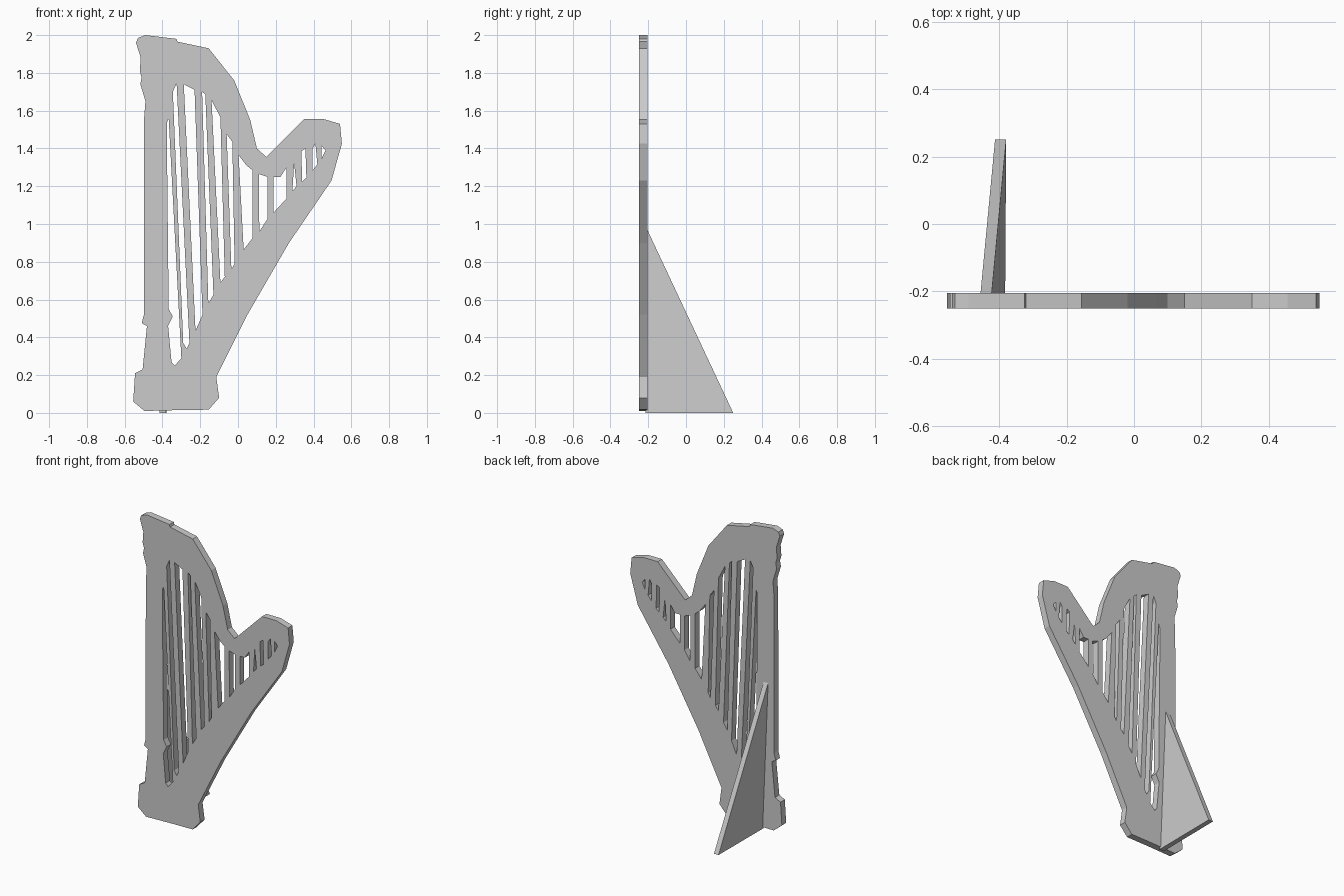
import bpy, bmesh, math

FRONT, BACK = -0.25, -0.205   # thickness range of the harp panel


def clean(obj):
    bm = bmesh.new()
    bm.from_mesh(obj.data)
    bmesh.ops.remove_doubles(bm, verts=bm.verts, dist=1e-5)
    bmesh.ops.recalc_face_normals(bm, faces=bm.faces)
    for f in bm.faces:
        f.smooth = False
    bm.to_mesh(obj.data)
    bm.free()


def panel(name, loops):
    """Filled flat profile in x/z (first loop outside, the rest holes), given thickness."""
    curve = bpy.data.curves.new(name, 'CURVE')
    curve.dimensions = '2D'
    curve.fill_mode = 'BOTH'
    curve.extrude = (BACK - FRONT) / 2
    for loop in loops:
        s = curve.splines.new('POLY')
        s.points.add(len(loop) - 1)
        for p, (x, z) in zip(s.points, loop):
            p.co = (x, z, 0, 1)
        s.use_cyclic_u = True
    obj = bpy.data.objects.new(name, curve)
    bpy.context.collection.objects.link(obj)
    obj.rotation_euler.x = math.pi / 2
    obj.location.y = (FRONT + BACK) / 2
    bpy.context.view_layer.objects.active = obj
    obj.select_set(True)
    bpy.ops.object.convert(target='MESH')
    obj = bpy.context.view_layer.objects.active
    clean(obj)
    obj.select_set(False)
    return obj


# Harp silhouette, clockwise from the top of the column
outline = [
    (-.49, 2.0), (-.325, 1.98), (-.32, 1.965), (-.155, 1.93), (-.02, 1.76),
    (.065, 1.55), (.10, 1.40), (.15, 1.355), (.35, 1.555), (.455, 1.555),
    (.54, 1.53), (.55, 1.425), (.495, 1.23), (.27, .90), (.05, .52),
    (-.115, .19), (-.10, .08), (-.155, .017), (-.31, .015), (-.495, .01),
    (-.555, .06), (-.545, .21), (-.505, .23), (-.482, .46), (-.51, .475),
    (-.498, .52), (-.497, 1.56), (-.49, 1.65), (-.517, 1.74), (-.51, 1.775),
    (-.52, 1.81), (-.515, 1.88), (-.54, 1.96), (-.53, 1.985),
]

# Gaps between the strings, left to right
long_gaps = [
    [(-.375, 1.54), (-.367, 1.56), (-.30, .29), (-.335, .25), (-.352, .27),
     (-.37, .46), (-.345, .51), (-.367, .55), (-.375, 1.3)],
    [(-.345, 1.70), (-.325, 1.745), (-.257, .37), (-.272, .34), (-.29, .37)],
    [(-.287, 1.74), (-.23, 1.71), (-.188, .52), (-.225, .435)],
    [(-.19, 1.70), (-.173, 1.685), (-.13, .625), (-.157, .58)],
    [(-.14, 1.655), (-.093, 1.565), (-.07, .72), (-.093, .69)],
    [(-.06, 1.475), (-.03, 1.435), (-.018, .79), (-.035, .76)],
]
short_gaps = [
    [(.003, 1.365), (.045, 1.31), (.077, 1.285), (.077, .925), (.03, .865)],
    [(.11, 1.265), (.155, 1.25), (.155, 1.025), (.113, .96)],
    [(.188, 1.25), (.225, 1.25), (.257, 1.30), (.257, 1.135), (.188, 1.06)],
    [(.297, 1.325), (.31, 1.20), (.288, 1.175)],
    [(.335, 1.385), (.357, 1.40), (.362, 1.245), (.34, 1.225)],
    [(.395, 1.40), (.41, 1.425), (.42, 1.315), (.395, 1.285)],
    [(.442, 1.415), (.463, 1.39), (.442, 1.345)],
]
panel("harp_panel", [outline] + long_gaps + short_gaps)

# Leaning triangular support behind the column
side = [(-.415, BACK - .01, 0), (-.412, .25, 0), (-.455, BACK, .97)]
width = .033
mesh = bpy.data.meshes.new("back_stand")
mesh.from_pydata(side + [(x + width, y, z) for x, y, z in side], [],
                 [(0, 1, 2), (5, 4, 3), (0, 3, 4, 1), (1, 4, 5, 2), (2, 5, 3, 0)])
stand = bpy.data.objects.new("back_stand", mesh)
bpy.context.collection.objects.link(stand)
clean(stand)
